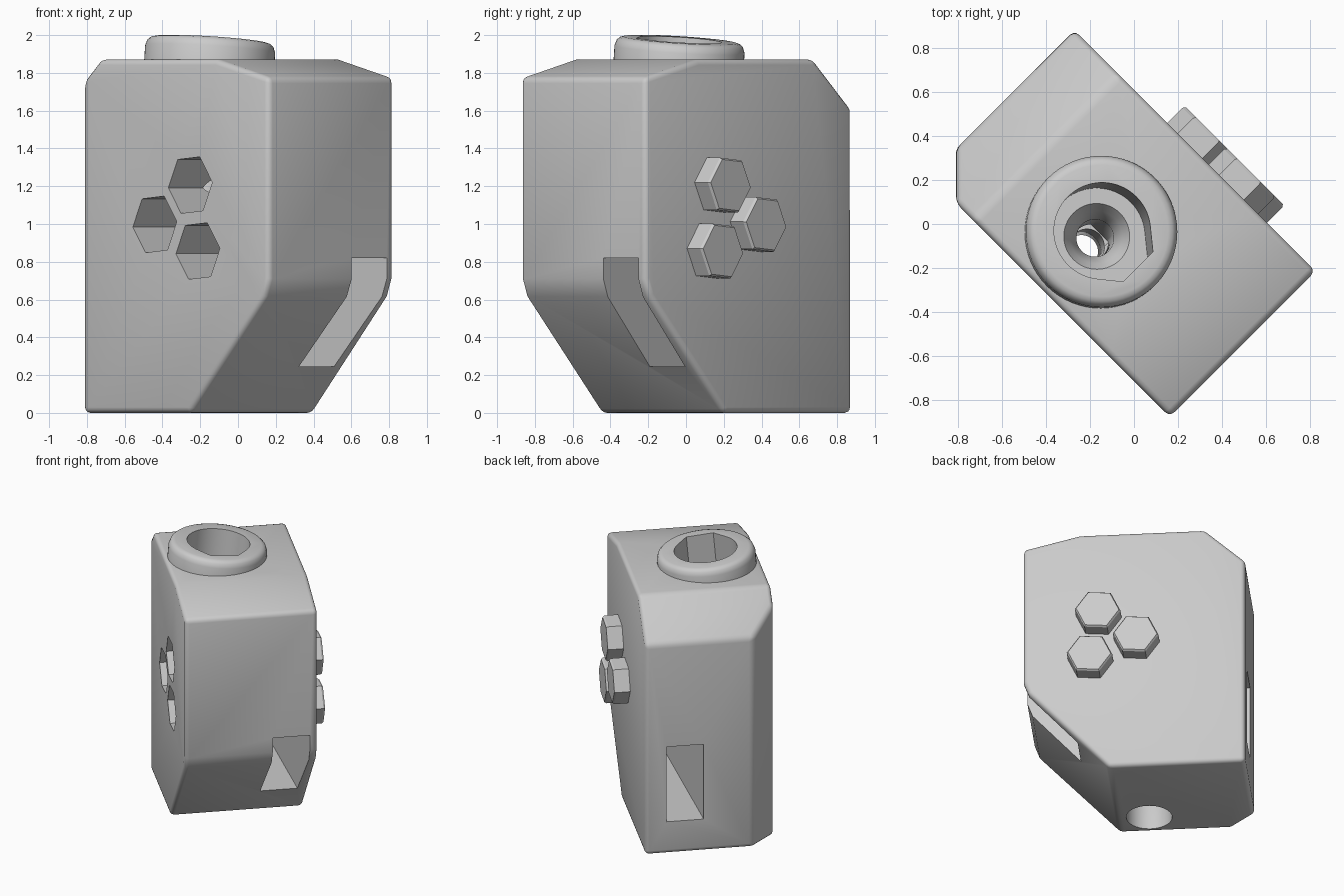
import bpy, bmesh
from math import sin, cos, pi, radians
from mathutils import Matrix, Vector

cube = bpy.data.objects.get("Cube")
if cube:
    bpy.data.objects.remove(cube, do_unlink=True)

grey = bpy.data.materials.new("plain grey")
grey.use_nodes = True
tone = (0.6, 0.6, 0.6, 1)
grey.diffuse_color = tone
grey.node_tree.nodes["Principled BSDF"].inputs["Base Color"].default_value = tone

TURN = Matrix.Rotation(radians(-45), 4, "Z")   # block stands diagonally
AXIS = Matrix.Translation((-0.08, -0.124, 1.975)) @ Matrix.Rotation(radians(-5.1), 4, "X")


def finish(name, bm):
    """Turn a bmesh into a grey object in the diagonal frame."""
    bmesh.ops.recalc_face_normals(bm, faces=bm.faces)
    bm.transform(TURN)
    mesh = bpy.data.meshes.new(name)
    bm.to_mesh(mesh)
    bm.free()
    mesh.materials.append(grey)
    obj = bpy.data.objects.new(name, mesh)
    bpy.context.collection.objects.link(obj)
    return obj


def loft(name, rings, frame=Matrix()):
    """Closed solid through rings of equal point count."""
    bm = bmesh.new()
    loops = [[bm.verts.new(frame @ Vector(p)) for p in ring] for ring in rings]
    n = len(loops[0])
    for a, b in zip(loops, loops[1:]):
        for i in range(n):
            j = (i + 1) % n
            bm.faces.new((a[i], a[j], b[j], b[i]))
    bm.faces.new(loops[0])
    bm.faces.new(loops[-1])
    return finish(name, bm)


def circle(r, z, n=64):
    return [(r * cos(2 * pi * i / n), r * sin(2 * pi * i / n), z) for i in range(n)]


def socket(z, n=64):
    """Round socket outline with three flats on one side."""
    pts = []
    for i in range(n):
        t = 2 * pi * i / n
        d = min(t, 2 * pi - t)
        r = 0.22
        if d <= radians(22.6):
            r = 0.231 / cos(d)
        elif d < radians(50.9):
            r = 0.22 / cos(radians(50.9) - d)
        pts.append((r * cos(t), r * sin(t), z))
    return pts


def hexagon(u, v, z, r):
    return [(u + r * cos(radians(5 + 60 * k)), v, z + r * sin(radians(5 + 60 * k)))
            for k in range(6)]


def apply(obj, kind, **settings):
    mod = obj.modifiers.new(kind.lower(), kind)
    for key, value in settings.items():
        setattr(mod, key, value)
    bpy.context.view_layer.objects.active = obj
    bpy.ops.object.modifier_apply(modifier=mod.name)


def cut(obj, cutter):
    apply(obj, "BOOLEAN", operation="DIFFERENCE", solver="EXACT", object=cutter)


def smooth(obj):
    bpy.ops.object.select_all(action="DESELECT")
    obj.select_set(True)
    bpy.context.view_layer.objects.active = obj
    bpy.ops.object.shade_smooth_by_angle(angle=radians(32))


# Main block: side profile pulled through its thickness, one corner sliced off
profile = [(-0.814, 0), (0.14, 0), (0.70, 0.615), (0.735, 0.71), (0.735, 1.775),
           (0.34, 1.872), (-0.53, 1.872), (-0.814, 1.61)]
bm = bmesh.new()
near = bm.faces.new([bm.verts.new((u, -0.505, z)) for u, z in profile])
pulled = bmesh.ops.extrude_face_region(bm, geom=[near])
far = [g for g in pulled["geom"] if isinstance(g, bmesh.types.BMVert)]
bmesh.ops.translate(bm, verts=far, vec=(0, 0.937, 0))
out = Vector((-1, -1, 0)).normalized()
sliced = bmesh.ops.bisect_plane(bm, geom=bm.verts[:] + bm.edges[:] + bm.faces[:],
                                plane_co=out * 0.81, plane_no=out, clear_outer=True)
rim = [g for g in sliced["geom_cut"] if isinstance(g, bmesh.types.BMEdge)]
bmesh.ops.holes_fill(bm, edges=rim, sides=0)
body = finish("main_block", bm)
apply(body, "BEVEL", width=0.03, segments=3, limit_method="ANGLE", angle_limit=radians(25))

# Leaning collar on top
collar = loft("top_collar", [circle(0.345, -0.18), circle(0.345, -0.05), circle(0.335, -0.02),
                             circle(0.32, -0.006), circle(0.30, 0)], AXIS)

# Stepped bore running down through collar and block
bore = loft("bore_cutter", [socket(0.1), socket(-0.4), circle(0.15, -0.401), circle(0.12, -0.45),
                            circle(0.085, -0.52), circle(0.075, -1.5), circle(0.16, -1.8),
                            circle(0.16, -2.2)], AXIS)

# Rectangular tunnel running end to end
tunnel = loft("tunnel_cutter", [[(u, v, 0.245), (u, v + 0.263, 0.245),
                                 (u, v + 0.263, 0.82), (u, v, 0.82)]
                                for u, v in ((-0.95, 0.01), (0.95, 0.13))])

# Three hexagonal sockets on one face, matching pegs on the other
cutters = [bore, tunnel]
pegs = []
for k, (u, z) in enumerate([(0.148, 1.206), (-0.118, 0.998), (0.205, 0.857)], 1):
    cutters.append(loft(f"hex_cutter_{k}", [hexagon(u, v, z, 0.165) for v in (-0.6, -0.14)]))
    w = u + 0.06
    pegs.append(loft(f"hex_peg_{k}", [hexagon(w, 0.40, z, 0.16), hexagon(w, 0.53, z, 0.16),
                                      hexagon(w, 0.543, z, 0.15)]))

for cutter in cutters:
    cut(body, cutter)
cut(collar, bore)
for cutter in cutters:
    bpy.data.objects.remove(cutter, do_unlink=True)
smooth(body)
smooth(collar)
